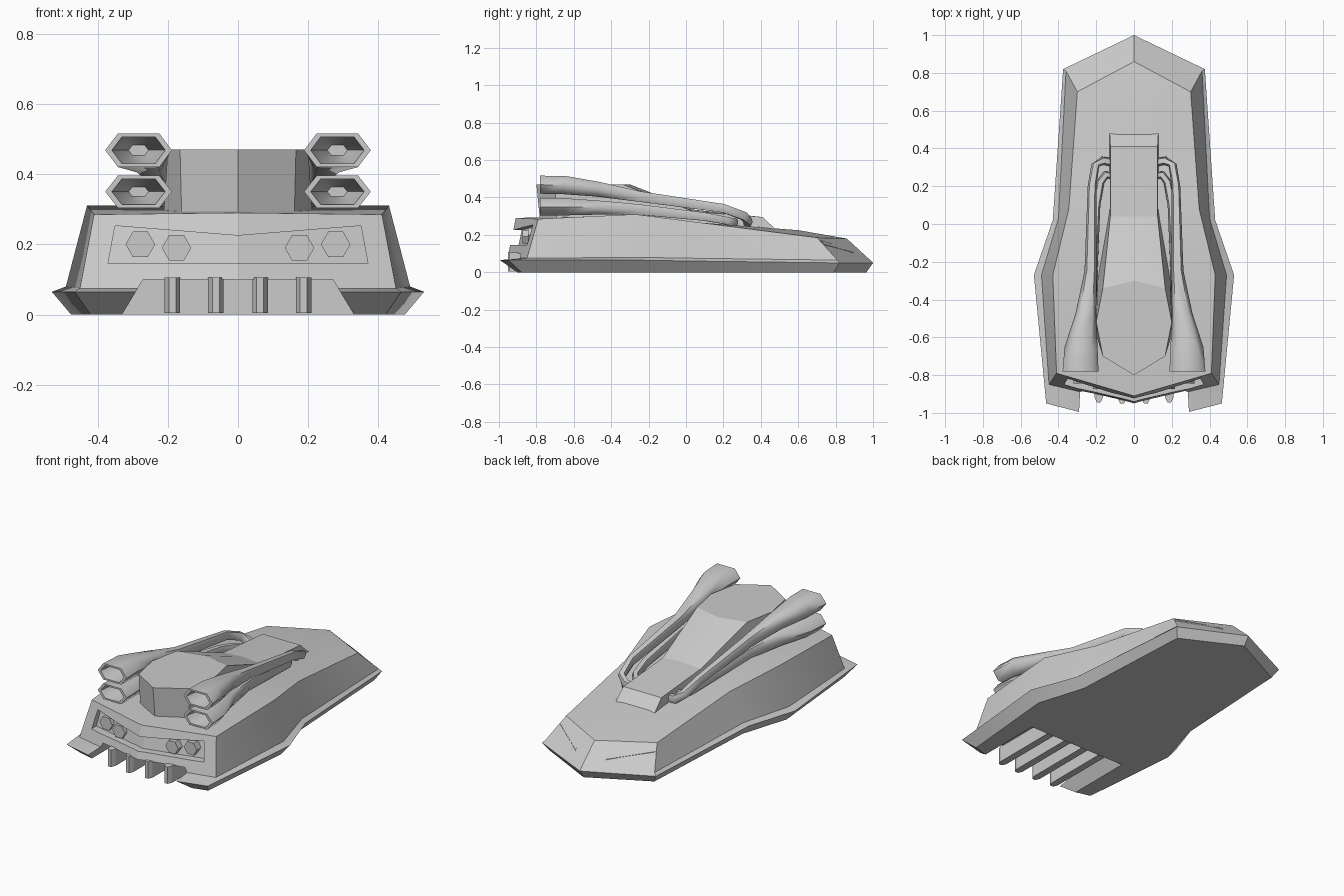
import bpy, bmesh
from math import cos, sin, pi, radians
from mathutils import Vector

if "Cube" in bpy.data.objects:
    bpy.data.objects.remove(bpy.data.objects["Cube"])


def finish(bm, name, mirror=True, angle=25):
    """Mirror across x, weld, and turn into a shaded object."""
    if mirror:
        bmesh.ops.mirror(bm, geom=bm.verts[:] + bm.edges[:] + bm.faces[:],
                         axis='X', merge_dist=0.0)
    bmesh.ops.remove_doubles(bm, verts=bm.verts[:], dist=1e-4)
    bmesh.ops.dissolve_degenerate(bm, edges=bm.edges[:], dist=1e-5)
    bmesh.ops.recalc_face_normals(bm, faces=bm.faces[:])
    me = bpy.data.meshes.new(name)
    bm.to_mesh(me)
    bm.free()
    ob = bpy.data.objects.new(name, me)
    bpy.context.collection.objects.link(ob)
    bpy.ops.object.select_all(action='DESELECT')
    ob.select_set(True)
    bpy.context.view_layer.objects.active = ob
    if angle:
        bpy.ops.object.shade_smooth_by_angle(angle=radians(angle))
    return ob


def loft(name, stations, closed=False, caps=False, mirror=True, angle=25):
    """Skin between equal-length point rows."""
    bm = bmesh.new()
    rows = [[bm.verts.new(p) for p in s] for s in stations]
    n = len(rows[0])
    for a, b in zip(rows, rows[1:]):
        for i in range(n if closed else n - 1):
            j = (i + 1) % n
            bm.faces.new((a[i], a[j], b[j], b[i]))
    if caps:
        bm.faces.new(rows[0][::-1])
        bm.faces.new(rows[-1])
    return finish(bm, name, mirror, angle)


def cut(target, cutter):
    m = target.modifiers.new("cut", 'BOOLEAN')
    m.operation, m.solver, m.object = 'DIFFERENCE', 'EXACT', cutter
    bpy.context.view_layer.objects.active = target
    bpy.ops.object.modifier_apply(modifier=m.name)
    bpy.data.objects.remove(cutter)


# Hull with skirt: rows run bottom centre, bottom edge, skirt lip, wall base, deck edge, deck centre
hull = loft("hull", [
    [(0, -.99, 0), (0, -.99, 0), (0, -1.07, .065), (0, -.955, .075), (0, -.91, .29), (0, -.91, .29)],
    [(0, -.99, 0), (.42, -.88, 0), (.465, -.95, .065), (.45, -.85, .075), (.41, -.79, .285), (0, -.91, .29)],
    [(0, -.27, 0), (.475, -.27, 0), (.53, -.27, .065), (.49, -.27, .08), (.43, -.27, .31), (0, -.27, .31)],
    [(0, .02, 0), (.385, .02, 0), (.43, .02, .06), (.40, .03, .075), (.345, .08, .265), (0, .08, .265)],
    [(0, .60, 0), (.345, .79, 0), (.375, .82, .05), (.36, .81, .065), (.30, .70, .185), (0, .60, .225)],
    [(0, .965, 0), (0, .965, 0), (0, 1.0, .05), (0, .985, .065), (0, .86, .18), (0, .86, .18)],
])

# Notch under the tail
prof = [(0, -.05), (.36, -.05), (.27, .10), (0, .10)]
row = lambda y, k=1: [(x * k, y, z) for x, z in prof]
cut(hull, loft("notch_cutter", [row(-1.2, 0), row(-1.2), row(-.5), row(-.5, 0)], angle=0))


# Recessed lamp panel following the V-shaped rear wall
def wall_y(x, z):
    return -.955 + .21 * (z - .075) + .245 * x


panel = [(0, .145), (.37, .145), (.35, .253), (0, .225)]
floor = [(x, wall_y(x, z) + .045, z) for x, z in panel]
back = [(x, -1.2, z) for x, z in panel]
flat = lambda pts: [(0, pts[0 if i < 2 else 3][1], p[2] if i in (0, 3) else pts[0 if i == 1 else 3][2])
                    for i, p in enumerate(pts)]
cut(hull, loft("panel_cutter", [flat(floor), floor, back, flat(back)], angle=0))
bpy.context.view_layer.objects.active = hull
hull.select_set(True)
bpy.ops.object.shade_smooth_by_angle(angle=radians(25))

# Hexagonal rear lamps
for i, (lx, lz) in enumerate([(.175, .19), (.278, .20)]):
    y = wall_y(lx, lz)
    hexa = [(.042 * cos(k * pi / 3), .042 * sin(k * pi / 3)) for k in range(6)]
    loft(f"rear_lamp_{i + 1}", [[(lx + a, yy, lz + b) for a, b in hexa] for yy in (y + .015, y + .07)],
         closed=True, caps=True, angle=0)

# Slats with pointed tips inside the notch
for i, sx in enumerate((.063, .187)):
    tip = -.955 + .06 * sx
    o = [(-.022, -.48), (-.022, tip + .025), (-.010, tip), (.010, tip), (.022, tip + .025), (.022, -.48)]
    loft(f"tail_slat_{i + 1}", [[(sx + a, b, z) for a, b in o] for z in (.005, .105)],
         closed=True, caps=True, angle=0)

# Turret and its sloping front spine
base = [(0, .50, .21), (.13, .50, .21), (.13, .10, .23), (.19, -.25, .28),
        (.212, -.55, .28), (.16, -.69, .27), (0, -.78, .27)]
top = [(0, .41, .295), (.125, .41, .295), (.125, .04, .325), (.165, -.34, .47),
       (.20, -.52, .47), (.165, -.70, .47), (0, -.80, .47)]
ridge = [(0, .41, .295), (0, .41, .295), (0, .04, .335), (0, -.30, .47),
         (0, -.52, .47), (0, -.70, .47), (0, -.80, .47)]
loft("turret", [[(0, y, z) for x, y, z in base], base, top, ridge], angle=15)


# Exhaust pipes flaring into hollow hexagonal outlets
def pipe(name, path):
    rings = []
    for i, (x, y, z, rx, rz) in enumerate(path):
        a, b = Vector(path[max(i - 1, 0)][:3]), Vector(path[min(i + 1, len(path) - 1)][:3])
        t = (b - a).normalized()
        if i == len(path) - 1:
            t = Vector((0, -1, 0))
        s = t.cross(Vector((0, 0, 1))).normalized()
        u = s.cross(t)
        rings.append([Vector((x, y, z)) + s * rx * p + u * rz * q for p, q in
                      ((1, 0), (.62, 1), (-.62, 1), (-1, 0), (-.62, -1), (.62, -1))])
    end = rings[-1]
    c = sum(end, Vector()) / 6
    for k, dy in ((.8, 0), (.6, .14), (.3, .25)):
        rings.append([c + (p - c) * k + Vector((0, dy, 0)) for p in end])
    loft(name, rings, closed=True, caps=True, angle=62)


pipe("upper_exhaust", [
    (.11, .325, .26, .022, .022), (.165, .335, .27, .022, .022), (.205, .31, .30, .022, .022),
    (.222, .20, .342, .023, .023), (.23, -.25, .405, .032, .028), (.255, -.48, .445, .055, .040),
    (.28, -.66, .467, .088, .049), (.283, -.78, .468, .095, .048)])
pipe("lower_exhaust", [
    (.11, .255, .26, .020, .020), (.15, .26, .265, .020, .020), (.178, .22, .275, .020, .020),
    (.20, .10, .297, .022, .022), (.225, -.25, .335, .032, .028), (.255, -.48, .346, .055, .038),
    (.28, -.66, .350, .088, .046), (.283, -.78, .350, .095, .046)])

# Slit headlamps on the nose
slit = [(.10, .895), (.11, .872), (.30, .722), (.315, .737)]
nose_z = lambda x, y: .18 - .92 * (y - .86) - .473 * x
loft("nose_slit", [[(x, y, nose_z(x, y) + d) for x, y in slit] for d in (-.02, .006)],
     closed=True, caps=True, angle=0)
